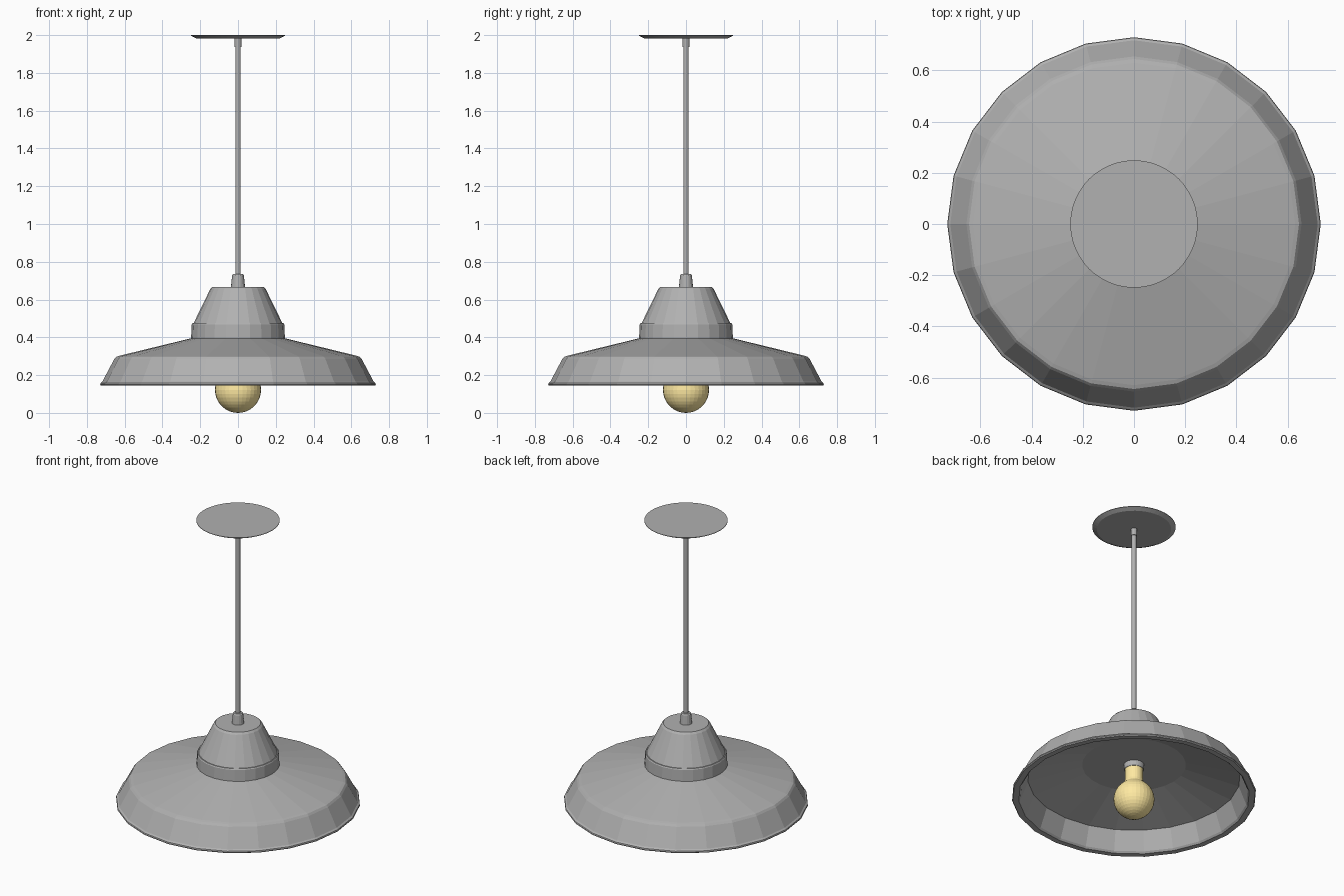
import bpy, bmesh, math

if "Cube" in bpy.data.objects:
    bpy.data.objects.remove(bpy.data.objects["Cube"])


def material(name, color):
    m = bpy.data.materials.new(name)
    m.diffuse_color = (*color, 1)
    m.use_nodes = True
    m.node_tree.nodes["Principled BSDF"].inputs["Base Color"].default_value = m.diffuse_color
    return m


metal = material("dark_metal", (0.44, 0.44, 0.44))
glow = material("warm_glass", (1.0, 0.82, 0.36))


def lathe(name, profile, sides, mat=metal):
    """Revolve (radius, z) points about the z axis; radius 0 makes a pole."""
    bm = bmesh.new()
    rings = []
    for r, z in profile:
        if r == 0:
            rings.append([bm.verts.new((0, 0, z))] * sides)
        else:
            rings.append([bm.verts.new((r * math.cos(2 * math.pi * i / sides),
                                        r * math.sin(2 * math.pi * i / sides), z))
                          for i in range(sides)])
    for a, b in zip(rings, rings[1:]):
        for i in range(sides):
            j = (i + 1) % sides
            bm.faces.new(list(dict.fromkeys((a[i], a[j], b[j], b[i]))))
    bmesh.ops.recalc_face_normals(bm, faces=bm.faces)
    me = bpy.data.meshes.new(name)
    bm.to_mesh(me)
    bm.free()
    me.materials.append(mat)
    ob = bpy.data.objects.new(name, me)
    bpy.context.collection.objects.link(ob)
    return ob


# wide reflector shade with rolled lip and hollow underside
lathe("shade", [(0, 0.397), (0.24, 0.397), (0.63, 0.302), (0.645, 0.297),
                (0.655, 0.285), (0.718, 0.166), (0.728, 0.158), (0.73, 0.15),
                (0.725, 0.144), (0.69, 0.144), (0.68, 0.155), (0.635, 0.275),
                (0.31, 0.36), (0, 0.36)], 24)

# conical housing above the shade, with a small step at its collar
lathe("housing", [(0, 0.385), (0.249, 0.385), (0.245, 0.468), (0.241, 0.475),
                  (0.235, 0.475), (0.147, 0.655), (0.136, 0.667), (0, 0.667)], 24)

# cord, its two grips and the ceiling plate
lathe("cord_grip", [(0, 0.66), (0.038, 0.66), (0.031, 0.728),
                    (0.026, 0.735), (0, 0.735)], 16)
lathe("cord", [(0, 0.70), (0.014, 0.70), (0.014, 1.97), (0, 1.97)], 12)
lathe("upper_grip", [(0, 1.937), (0.018, 1.937), (0.018, 1.988), (0, 1.988)], 12)
lathe("ceiling_plate", [(0, 1.983), (0.222, 1.983), (0.249, 1.997),
                        (0.249, 2.0), (0, 2.0)], 48)

# bulb socket under the shade
lathe("socket", [(0, 0.325), (0.058, 0.325), (0.061, 0.332), (0.061, 0.365),
                 (0, 0.365)], 24)

# bulb: globe running into a straight neck
R = 0.122
globe = [(R * math.sin(math.radians(a)), R - R * math.cos(math.radians(a)))
         for a in range(0, 141, 10)]
lathe("bulb", globe + [(0.06, 0.232), (0.055, 0.25), (0.055, 0.33), (0, 0.33)], 32, glow)
